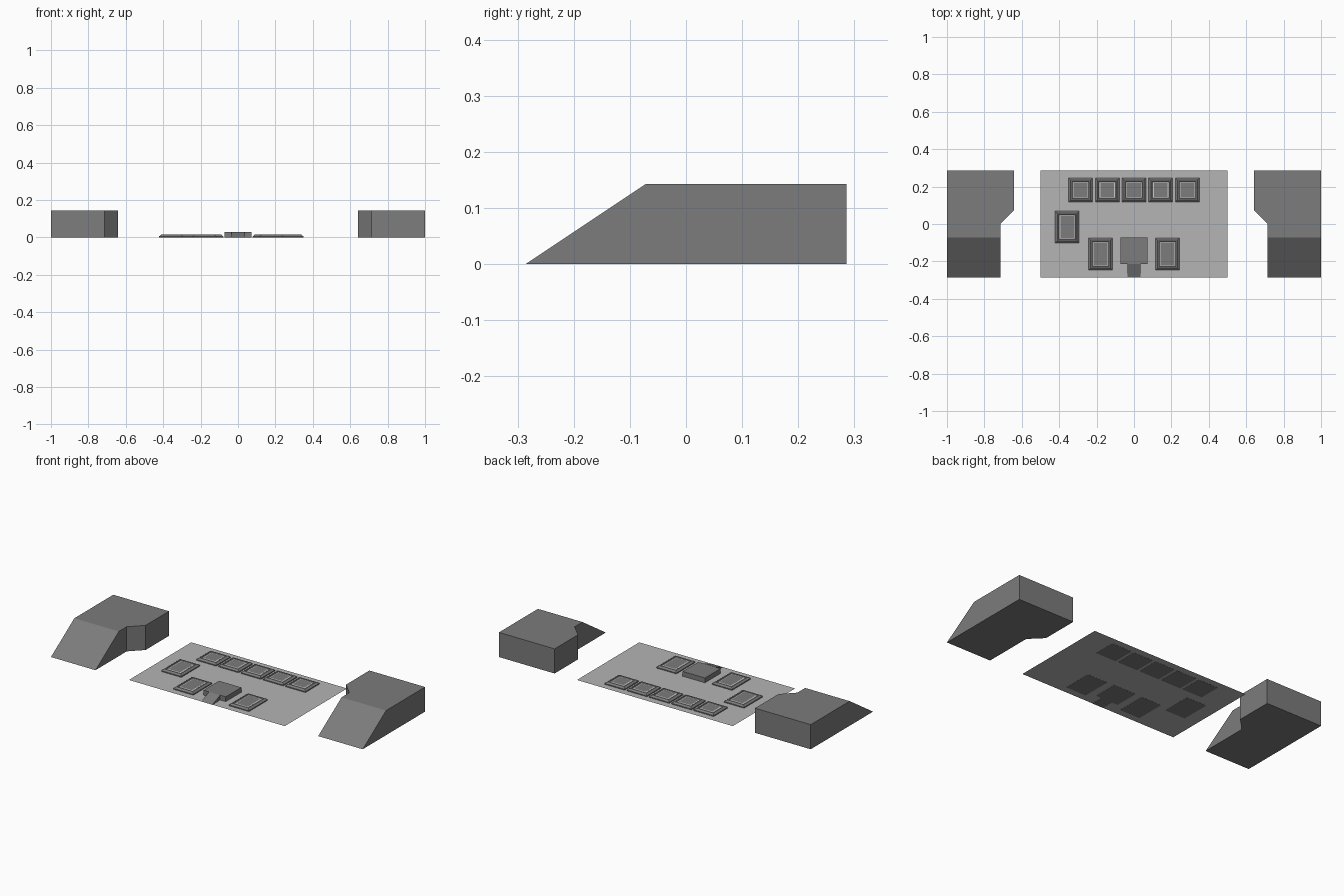
import bpy, bmesh

if "Cube" in bpy.data.objects:
    bpy.data.objects.remove(bpy.data.objects["Cube"])

U = 1 / 14  # layout module


def material(name, value):
    m = bpy.data.materials.new(name)
    m.diffuse_color = (value, value, value, 1)
    m.use_nodes = True
    m.node_tree.nodes["Principled BSDF"].inputs["Base Color"].default_value = m.diffuse_color
    return m


def finish(bm, name, mats):
    bmesh.ops.recalc_face_normals(bm, faces=bm.faces)
    mesh = bpy.data.meshes.new(name)
    bm.to_mesh(mesh)
    bm.free()
    for m in mats:
        mesh.materials.append(m)
    ob = bpy.data.objects.new(name, mesh)
    bpy.context.collection.objects.link(ob)
    return ob


def ramp_prism(name, outline, height, front_y, slope_y):
    """Extrude an outline upward and pull its top front edge back into a ramp."""
    bm = bmesh.new()
    low = [bm.verts.new((x, y, 0)) for x, y in outline]
    high = [bm.verts.new((x, slope_y if abs(y - front_y) < 1e-5 else y, height))
            for x, y in outline]
    bm.faces.new(low)
    bm.faces.new(high)
    n = len(low)
    for i in range(n):
        j = (i + 1) % n
        bm.faces.new((low[i], low[j], high[j], high[i]))
    return finish(bm, name, [dark])


def card_tile(name, cx, cy, w, d):
    """Bevelled tile built from nested rectangles, with a pale inlaid line."""
    profile = [(0, 0), (0, 0.006), (0.011, 0.0143), (0.018, 0.0143),
               (0.021, 0.012), (0.027, 0.012)]
    bm = bmesh.new()
    rings = []
    for inset, z in profile:
        a, b = w / 2 - inset, d / 2 - inset
        rings.append([bm.verts.new((sx * a, sy * b, z))
                      for sx, sy in ((-1, -1), (1, -1), (1, 1), (-1, 1))])
    bm.faces.new(rings[0])
    bm.faces.new(rings[-1])
    for k, (r0, r1) in enumerate(zip(rings, rings[1:])):
        for i in range(4):
            j = (i + 1) % 4
            f = bm.faces.new((r0[i], r0[j], r1[j], r1[i]))
            f.material_index = 1 if k == 4 else 0
    ob = finish(bm, name, [dark, pale])
    ob.location = (cx, cy, 0)
    return ob


dark = material("dark_grey", 0.2)
pale = material("pale_line", 0.6)
sheet_grey = material("sheet_grey", 0.46)

# Side blocks with ramps and a chamfered step, mirrored left to right
block = ramp_prism("side_block",
                   [(10 * U, -4 * U), (14 * U, -4 * U), (14 * U, 4 * U),
                    (9 * U, 4 * U), (9 * U, U), (10 * U, 0)],
                   2 * U, -4 * U, -U)
mirror = block.modifiers.new("Mirror", 'MIRROR')
mirror.use_axis[0] = True

# Thin base sheet, a hair above the tile undersides
bm = bmesh.new()
bm.faces.new([bm.verts.new((x * 7 * U, y * 4 * U, 0.0006))
              for x, y in ((-1, -1), (1, -1), (1, 1), (-1, 1))])
finish(bm, "base_sheet", [sheet_grey])

# Back row of square tiles
for i in range(5):
    card_tile(f"back_tile_{i + 1}", (i - 2) * 2 * U, 0.182, 0.128, 0.128)

# Tall tiles at the left and either side of the platform
card_tile("left_tile", -5 * U, -0.016, 0.128, 0.171)
for side, sx in (("left", -1), ("right", 1)):
    card_tile(f"front_{side}_tile", sx * 2.5 * U, -0.161, 0.128, 0.171)

# Centre platform and its small entry ramp
bpy.ops.mesh.primitive_cube_add(size=1, location=(0, -2 * U, 0.2 * U))
platform = bpy.context.object
platform.name = "platform"
platform.scale = (2 * U, 2 * U, 0.4 * U)
platform.data.materials.append(dark)
ramp_prism("platform_ramp",
           [(-U / 2, -4 * U), (U / 2, -4 * U), (U / 2, -3 * U), (-U / 2, -3 * U)],
           0.4 * U, -4 * U, -3 * U - 0.0005)
